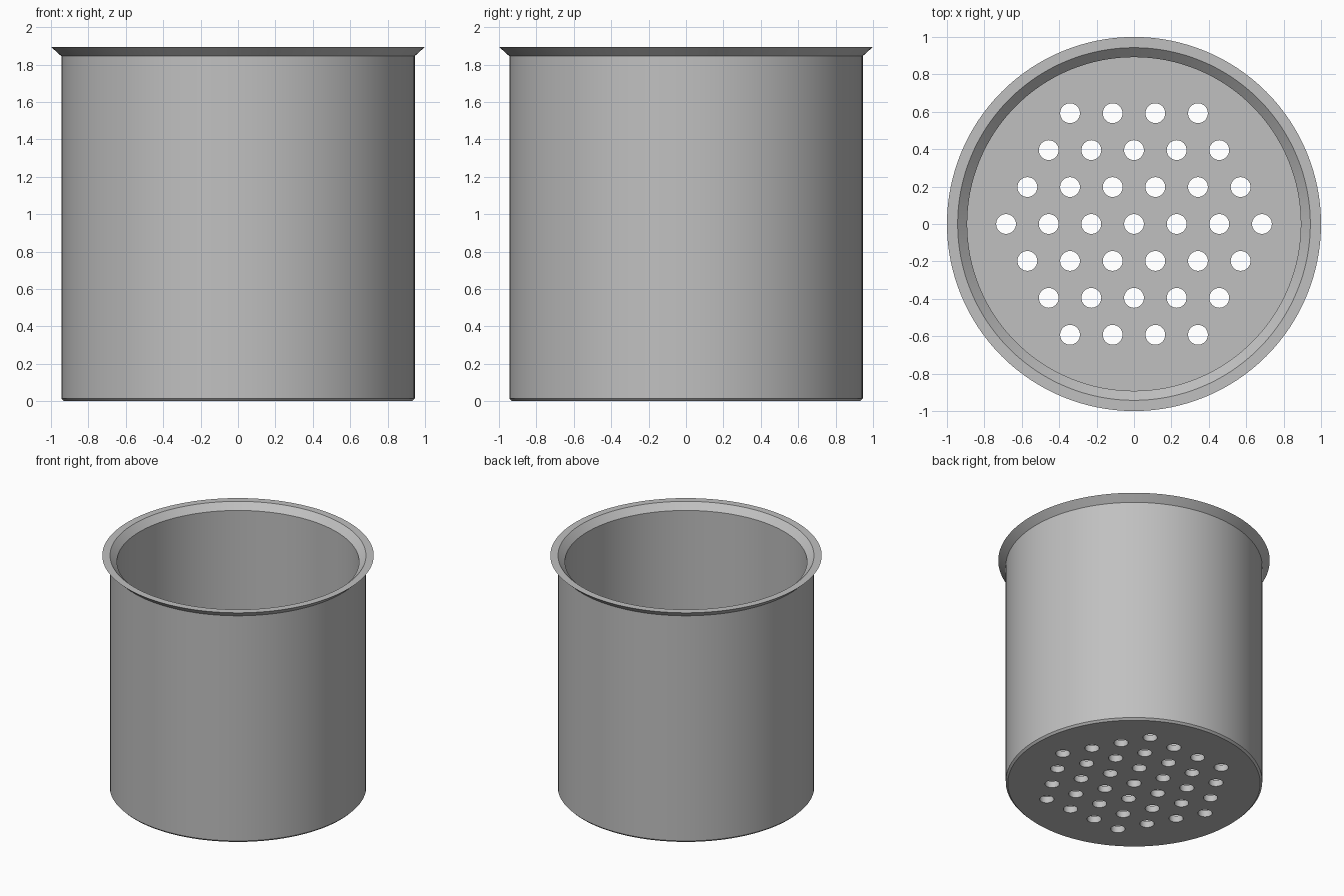
import bpy, bmesh, math
from mathutils import Matrix

cube = bpy.data.objects.get("Cube")
if cube:
    bpy.data.objects.remove(cube, do_unlink=True)

SEGMENTS = 128
FLOOR = 0.053
PITCH = 0.228
HOLE_RADIUS = 0.053

grey = bpy.data.materials.new("plain grey")
grey.use_nodes = True
colour = (0.53, 0.53, 0.53, 1)
grey.diffuse_color = colour
grey.node_tree.nodes["Principled BSDF"].inputs["Base Color"].default_value = colour


def add_object(name, bm):
    bmesh.ops.recalc_face_normals(bm, faces=bm.faces)
    mesh = bpy.data.meshes.new(name)
    bm.to_mesh(mesh)
    bm.free()
    mesh.materials.append(grey)
    obj = bpy.data.objects.new(name, mesh)
    bpy.context.collection.objects.link(obj)
    return obj


def lathe(name, profile):
    """Turn (radius, height) points around z and cap both ends."""
    bm = bmesh.new()
    rings = [[bm.verts.new((r * math.cos(a), r * math.sin(a), z))
              for a in (math.tau * i / SEGMENTS for i in range(SEGMENTS))]
             for r, z in profile]
    for low, high in zip(rings, rings[1:]):
        for i in range(SEGMENTS):
            j = (i + 1) % SEGMENTS
            bm.faces.new((low[i], low[j], high[j], high[i]))
    bm.faces.new(rings[0])
    bm.faces.new(rings[-1])
    return add_object(name, bm)


# Pot: chamfered foot, straight wall, flared rim, hollow inside
pot = lathe("perforated_pot", [
    (0.93, 0), (0.945, 0.015), (0.945, 1.845), (1, 1.895),
    (0.943, 1.895), (0.892, 1.845), (0.892, FLOOR)])

# Drain holes: hexagonal grid of pins, without the lone outer rows' ends
bm = bmesh.new()
for row in range(-3, 4):
    count = 7 - abs(row)
    for i in range(count):
        x = (i - (count - 1) / 2) * PITCH
        y = row * PITCH * math.sqrt(3) / 2
        bmesh.ops.create_cone(
            bm, cap_ends=True, segments=32, radius1=HOLE_RADIUS,
            radius2=HOLE_RADIUS, depth=0.3,
            matrix=Matrix.Translation((x, y, 0)))
pins = add_object("drain_hole_cutter", bm)
pins.hide_render = True

cut = pot.modifiers.new("drain holes", 'BOOLEAN')
cut.operation = 'DIFFERENCE'
cut.solver = 'EXACT'
cut.object = pins

bpy.ops.object.select_all(action='DESELECT')
bpy.context.view_layer.objects.active = pot
pot.select_set(True)
bpy.ops.object.modifier_apply(modifier=cut.name)
bpy.data.objects.remove(pins, do_unlink=True)
bpy.ops.object.shade_smooth_by_angle(angle=math.radians(30))
